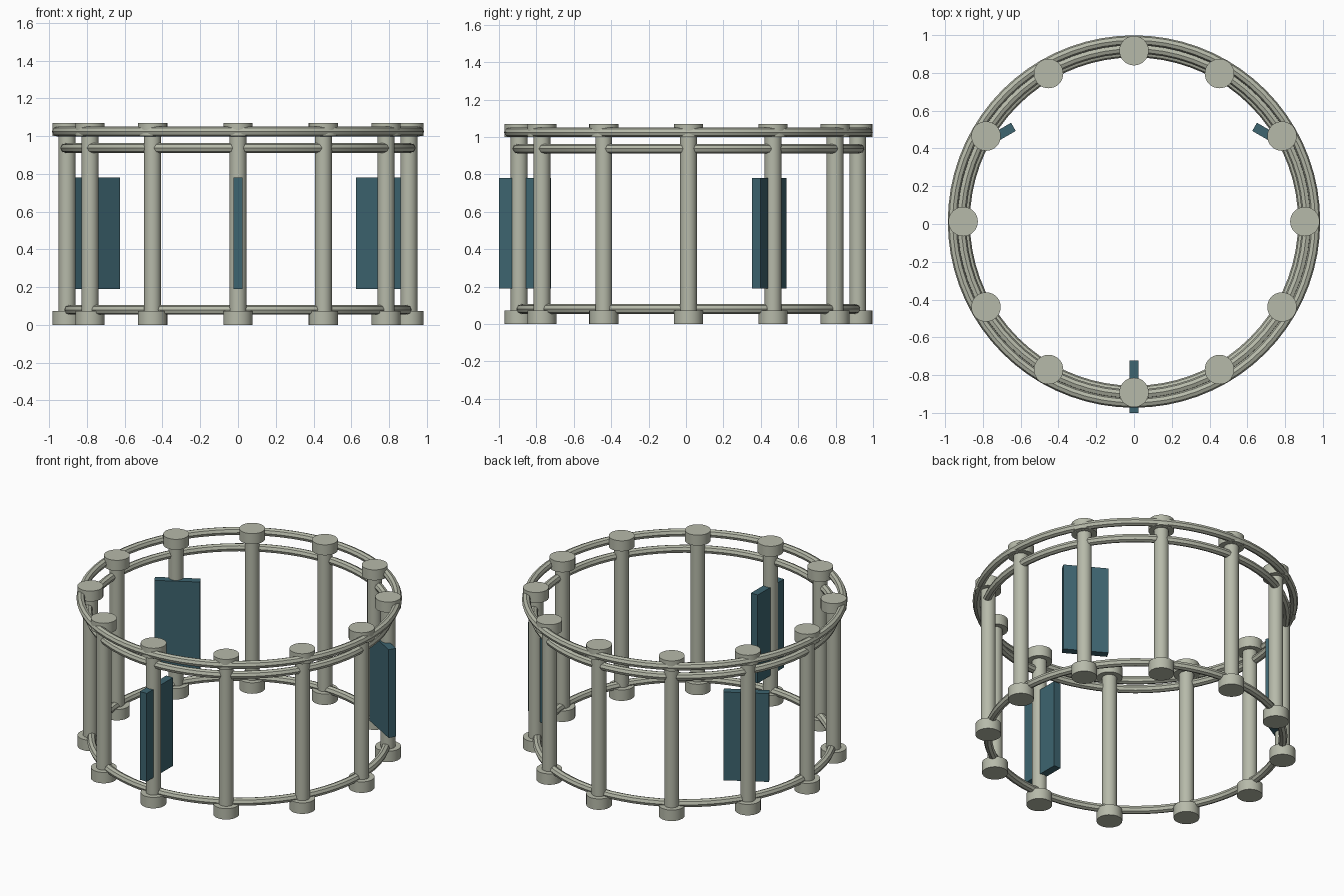
import bpy, math

if "Cube" in bpy.data.objects:
    bpy.data.objects.remove(bpy.data.objects["Cube"])

CY = 0.013            # centre of the round frame in y
POST_R = 0.905        # circle the posts stand on


def material(name, rgb):
    m = bpy.data.materials.new(name)
    m.diffuse_color = (*rgb, 1)
    m.use_nodes = True
    m.node_tree.nodes["Principled BSDF"].inputs["Base Color"].default_value = m.diffuse_color
    return m


stone = material("pale grey green", (0.47, 0.49, 0.40))
teal = material("dark teal", (0.047, 0.128, 0.16))


def finish(name, mat, angle=None):
    ob = bpy.context.object
    ob.name = name
    ob.data.materials.append(mat)
    if angle:
        bpy.ops.object.shade_smooth_by_angle(angle=math.radians(angle))
    return ob


def cylinder(name, x, y, z0, z1, r):
    bpy.ops.mesh.primitive_cylinder_add(vertices=32, radius=r, depth=z1 - z0,
                                        location=(x, y, (z0 + z1) / 2))
    finish(name, stone, 30)


def ring(name, radius, z):
    bpy.ops.mesh.primitive_torus_add(major_segments=72, minor_segments=8,
                                     major_radius=radius, minor_radius=0.026,
                                     location=(0, CY, z))
    finish(name, stone, 30)


def panel(name, x, y, angle):
    bpy.ops.mesh.primitive_cube_add(size=1, location=(x, y, 0.485),
                                    rotation=(0, 0, math.radians(angle)))
    bpy.context.object.scale = (0.278, 0.05, 0.59)
    bpy.ops.object.transform_apply(location=False, rotation=False, scale=True)
    finish(name, teal)


# Twelve posts, each with a foot and a cap
for i in range(12):
    a = math.radians(30 * i)
    x, y = POST_R * math.cos(a), CY + POST_R * math.sin(a)
    cylinder(f"post_{i}", x, y, 0.05, 1.02, 0.045)
    cylinder(f"post_foot_{i}", x, y, 0, 0.073, 0.078)
    cylinder(f"post_cap_{i}", x, y, 1.0, 1.07, 0.078)

# Hoops joining the posts
ring("bottom_hoop", 0.895, 0.08)
ring("inner_upper_hoop", 0.915, 0.937)
ring("outer_top_hoop", 0.96, 1.025)

# Three upright panels fixed to posts
panel("front_panel", 0, -0.861, 90)
panel("right_panel", 0.759, 0.445, -30)
panel("left_panel", -0.759, 0.445, 30)
